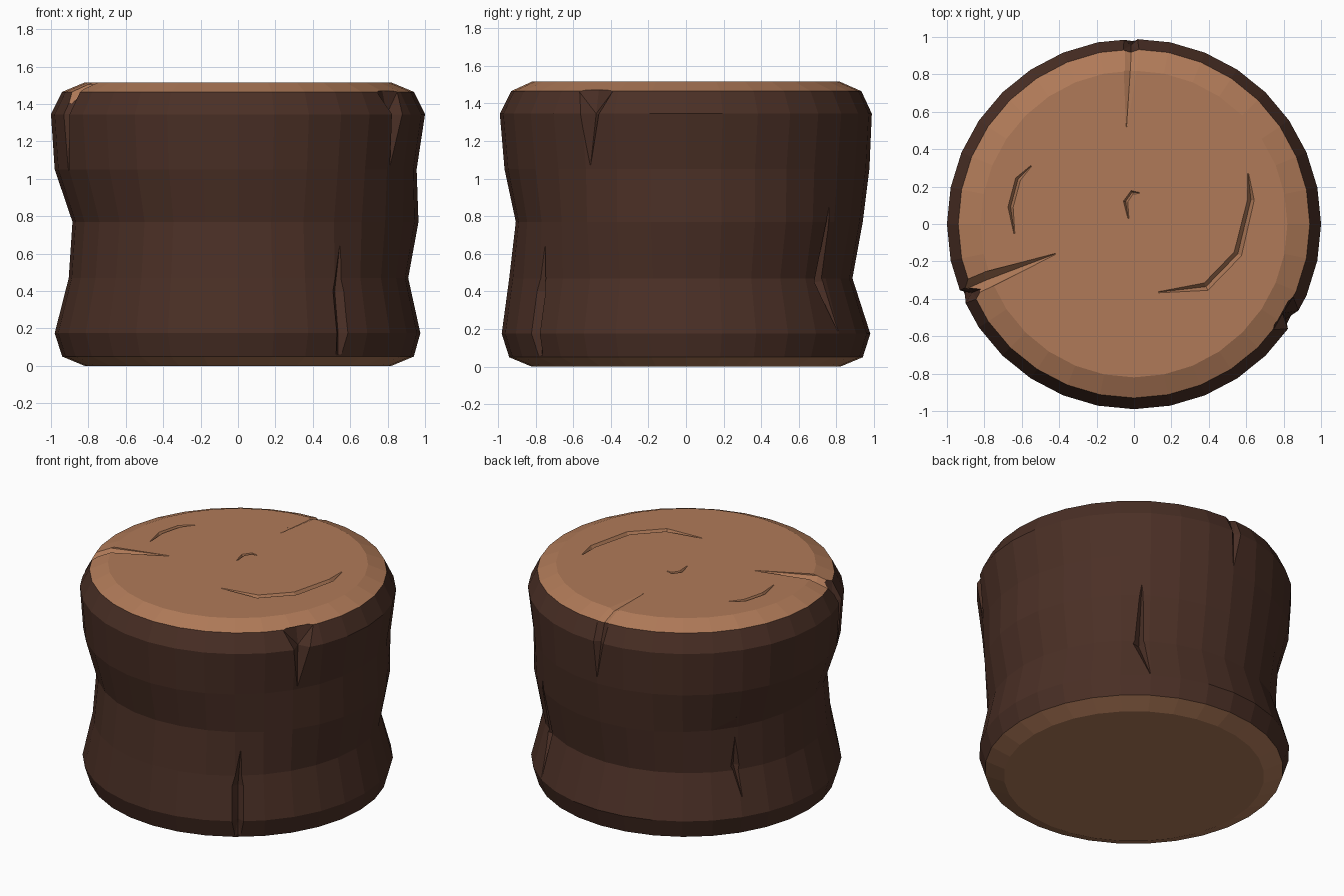
import bpy, bmesh, math
from mathutils import Vector

if "Cube" in bpy.data.objects:
    bpy.data.objects.remove(bpy.data.objects["Cube"])

SEG = 32
# z, then radius toward +x, +y, -x, -y
RINGS = [
    (0.00, 0.82, 0.82, 0.82, 0.82),
    (0.05, 0.94, 0.94, 0.94, 0.94),
    (0.175, 0.975, 0.98, 0.98, 0.98),
    (0.47, 0.91, 0.885, 0.905, 0.94),
    (0.77, 0.965, 0.94, 0.885, 0.905),
    (1.05, 0.955, 0.975, 0.98, 0.965),
    (1.345, 1.00, 0.99, 1.00, 0.99),
    (1.465, 0.94, 0.935, 0.94, 0.93),
    (1.515, 0.82, 0.82, 0.82, 0.82),
]


def material(name, color):
    m = bpy.data.materials.new(name)
    m.diffuse_color = (*color, 1)
    m.use_nodes = True
    m.node_tree.nodes["Principled BSDF"].inputs["Base Color"].default_value = m.diffuse_color
    return m


MATS = [material("dark bark", (0.070, 0.029, 0.019)),
        material("cut wood", (0.434, 0.195, 0.098))]


def blend(ring, a):
    c, s = math.cos(a), math.sin(a)
    return (ring[1] if c > 0 else ring[3]) * c * c + (ring[2] if s > 0 else ring[4]) * s * s


def radius(a, z):
    for lo, hi in zip(RINGS, RINGS[1:]):
        if z <= hi[0]:
            t = (z - lo[0]) / (hi[0] - lo[0])
            return blend(lo, a) * (1 - t) + blend(hi, a) * t
    return blend(RINGS[-1], a)


def make_object(name, bm):
    bmesh.ops.recalc_face_normals(bm, faces=bm.faces)
    me = bpy.data.meshes.new(name)
    bm.to_mesh(me)
    bm.free()
    for m in MATS:
        me.materials.append(m)
    ob = bpy.data.objects.new(name, me)
    bpy.context.collection.objects.link(ob)
    return ob


def skin(bm, loops, mat=0):
    """Bridge closed loops of points and cap both ends."""
    vs = [[bm.verts.new(p) for p in loop] for loop in loops]
    n = len(vs[0])
    faces = [bm.faces.new((a[i], a[(i + 1) % n], b[(i + 1) % n], b[i]))
             for a, b in zip(vs, vs[1:]) for i in range(n)]
    faces += [bm.faces.new(vs[0][::-1]), bm.faces.new(vs[-1])]
    for f in faces:
        f.material_index = mat


# Stump body: bark on the sides, bare wood on both ends and their bevels
bm = bmesh.new()
angles = [2 * math.pi * i / SEG for i in range(SEG)]
skin(bm, [[(blend(r, a) * math.cos(a), blend(r, a) * math.sin(a), r[0]) for a in angles]
          for r in RINGS])
for f in bm.faces:
    z = f.calc_center_median().z
    f.material_index = 1 if z < 0.04 or z > 1.47 else 0
stump = make_object("stump", bm)


def carve(path, mat):
    """Cut a V groove; path items are (position, normal, half width, depth)."""
    loops = []
    for i, (p, n, w, d) in enumerate(path):
        tangent = path[min(i + 1, len(path) - 1)][0] - path[max(i - 1, 0)][0]
        side = n.cross(tangent).normalized() * w
        up = n * 0.04
        loops.append([p + side + up, p + side, p - n * d, p - side, p - side + up])
    bm = bmesh.new()
    skin(bm, loops, mat)
    bmesh.ops.triangulate(bm, faces=bm.faces)
    cutter = make_object("groove_cutter", bm)
    cutter.hide_render = True
    mod = stump.modifiers.new("groove", 'BOOLEAN')
    mod.operation = 'DIFFERENCE'
    mod.solver = 'EXACT'
    mod.object = cutter
    bpy.context.view_layer.objects.active = stump
    bpy.ops.object.modifier_apply(modifier=mod.name)
    bpy.data.objects.remove(cutter)


def top_groove(points):
    path = []
    for x, y, w, d in points:
        r = math.hypot(x, y)
        z = 1.515 - max(0, r - 0.82) * 0.42
        path.append((Vector((x, y, z)), Vector((0, 0, 1)), w, d))
    carve(path, 1)


def side_groove(points):
    path = []
    for deg, z, w, d in points:
        a = math.radians(deg)
        n = Vector((math.cos(a), math.sin(a), 0))
        path.append((n * max(radius(a, z), 0.93) + Vector((0, 0, z)) if z > 1.4
                     else n * radius(a, z) + Vector((0, 0, z)), n, w, d))
    carve(path, 0)


# Splits running in from the rim of the top
top_groove([(-0.42, -0.16, 0.003, 0.003), (-0.79, -0.30, 0.045, 0.05), (-0.96, -0.375, 0.05, 0.06)])
top_groove([(-0.04, 0.52, 0.003, 0.003), (-0.02, 0.82, 0.035, 0.015), (-0.01, 1.0, 0.05, 0.02)])
# Curved growth ring marks and the small heart mark
top_groove([(-0.55, 0.31, 0.003, 0.003), (-0.62, 0.24, 0.014, 0.03),
            (-0.66, 0.09, 0.014, 0.03), (-0.64, -0.05, 0.003, 0.003)])
top_groove([(0.61, 0.27, 0.003, 0.003), (0.625, 0.13, 0.018, 0.03), (0.555, -0.16, 0.022, 0.04),
            (0.385, -0.335, 0.022, 0.04), (0.13, -0.365, 0.003, 0.003)])
top_groove([(-0.03, 0.03, 0.003, 0.003), (-0.045, 0.12, 0.012, 0.025),
            (-0.01, 0.17, 0.01, 0.02), (0.03, 0.165, 0.003, 0.003)])
# Cracks in the bark below the rim
side_groove([(203, 1.50, 0.05, 0.05), (203, 1.345, 0.04, 0.06), (202, 1.04, 0.003, 0.003)])
side_groove([(-31, 1.47, 0.11, 0.03), (-31, 1.345, 0.06, 0.07), (-32, 1.07, 0.003, 0.003)])
side_groove([(91, 1.48, 0.05, 0.02), (91, 1.345, 0.04, 0.035), (90, 1.1, 0.003, 0.003)])
# Cracks lower on the trunk
side_groove([(-54, 0.64, 0.003, 0.003), (-55, 0.40, 0.04, 0.04),
             (-55, 0.175, 0.04, 0.045), (-55, 0.06, 0.02, 0.01)])
side_groove([(53, 0.85, 0.003, 0.003), (52, 0.45, 0.04, 0.05), (56, 0.19, 0.003, 0.003)])
side_groove([(145, 0.85, 0.003, 0.003), (145, 0.5, 0.03, 0.03), (147, 0.3, 0.003, 0.003)])
